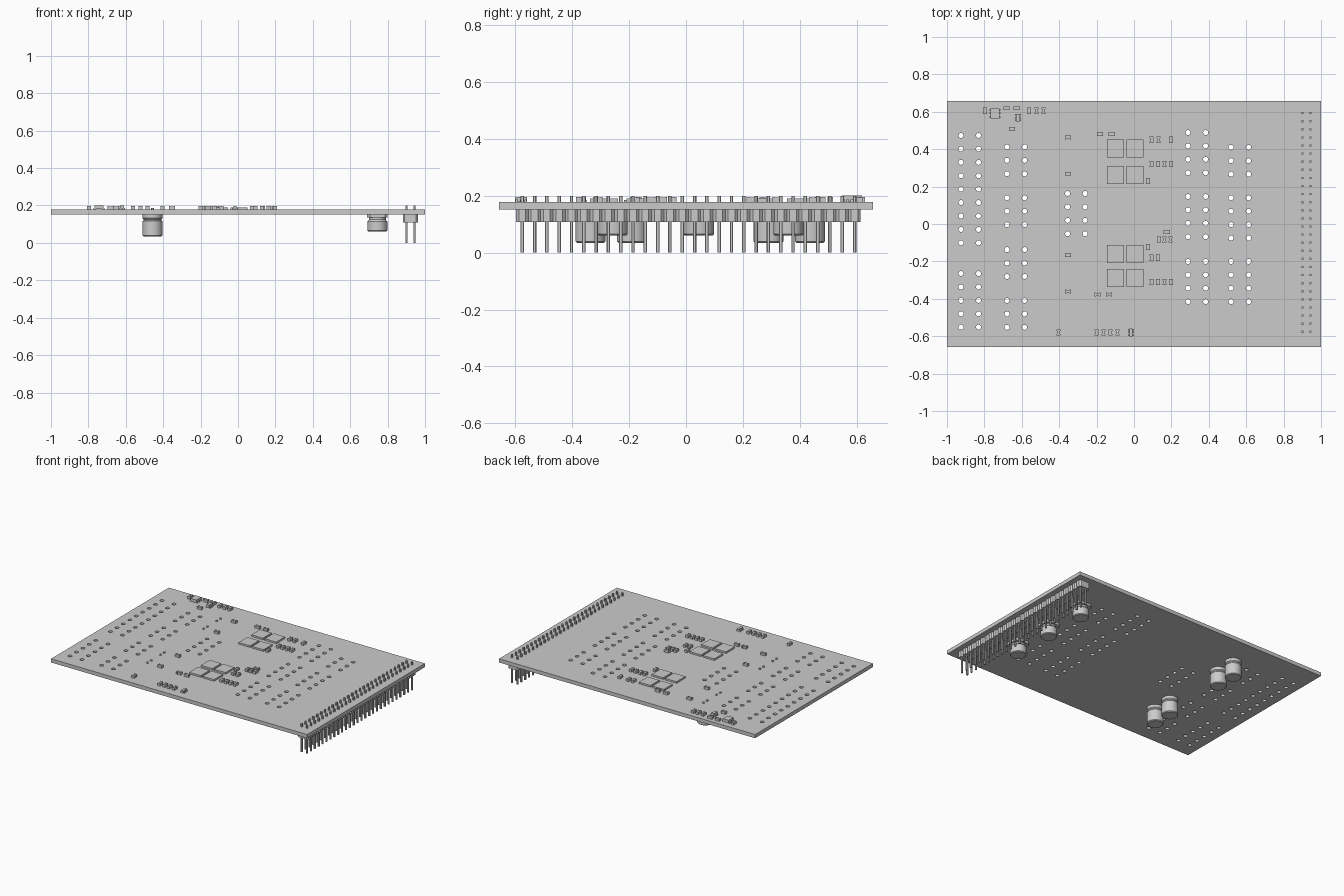
import bpy, bmesh, math
from mathutils import Matrix

if "Cube" in bpy.data.objects:
    bpy.data.objects.remove(bpy.data.objects["Cube"])

BOTTOM, TOP = 0.152, 0.178
PITCH = 0.0717

grey = bpy.data.materials.new("plain grey")
grey.use_nodes = True
grey.diffuse_color = (0.6, 0.6, 0.6, 1)
grey.node_tree.nodes["Principled BSDF"].inputs["Base Color"].default_value = (0.6, 0.6, 0.6, 1)


def finish(name, bm, smooth=False):
    mesh = bpy.data.meshes.new(name)
    bmesh.ops.recalc_face_normals(bm, faces=bm.faces)
    bm.to_mesh(mesh)
    bm.free()
    mesh.materials.append(grey)
    obj = bpy.data.objects.new(name, mesh)
    bpy.context.collection.objects.link(obj)
    if smooth:
        bpy.ops.object.select_all(action='DESELECT')
        obj.select_set(True)
        bpy.context.view_layer.objects.active = obj
        bpy.ops.object.shade_smooth_by_angle(angle=math.radians(35))
    return obj


def box(bm, x, y, z0, z1, sx, sy):
    place = Matrix.Translation((x, y, (z0 + z1) / 2)) @ Matrix.Diagonal((sx, sy, z1 - z0, 1))
    bmesh.ops.create_cube(bm, size=1, matrix=place)


def octagon_block(bm, x, y, z0, z1, hx, hy, cut):
    outline = [(hx, hy - cut), (hx - cut, hy), (cut - hx, hy), (-hx, hy - cut),
               (-hx, cut - hy), (cut - hx, -hy), (hx - cut, -hy), (hx, cut - hy)]
    face = bm.faces.new([bm.verts.new((x + px, y + py, z0)) for px, py in outline])
    top = bmesh.ops.extrude_face_region(bm, geom=[face])["geom"]
    verts = [v for v in top if isinstance(v, bmesh.types.BMVert)]
    bmesh.ops.translate(bm, verts=verts, vec=(0, 0, z1 - z0))


def lathe(bm, x, y, profile, sides=32):
    rings = []
    for r, z in profile:
        rings.append([bm.verts.new((x + r * math.cos(a), y + r * math.sin(a), z))
                      for a in (math.tau * i / sides for i in range(sides))])
    for low, high in zip(rings, rings[1:]):
        for i in range(sides):
            j = (i + 1) % sides
            bm.faces.new((low[i], low[j], high[j], high[i]))
    bm.faces.new(rings[0])
    bm.faces.new(rings[-1])


# Circuit board: flat outline with drilled holes, extruded
curve = bpy.data.curves.new("board_outline", 'CURVE')
curve.dimensions = '2D'
curve.fill_mode = 'BOTH'
curve.extrude = (TOP - BOTTOM) / 2


def loop(points):
    spline = curve.splines.new('POLY')
    spline.points.add(len(points) - 1)
    for p, (x, y) in zip(spline.points, points):
        p.co = (x, y, 0, 1)
    spline.use_cyclic_u = True
    spline.use_smooth = False


loop([(-1, -0.657), (1, -0.657), (1, 0.657), (-1, 0.657)])
# Pairs of hole columns: first column x, then (first y, count) for each run
hole_groups = {
    -0.925: [(0.473, 9), (-0.265, 5)],
    -0.679: [(0.412, 3), (0.14, 3), (-0.137, 3), (-0.409, 3)],
    -0.355: [(0.163, 4)],
    0.289: [(0.489, 4), (0.147, 4), (-0.2, 4)],
    0.519: [(0.41, 3), (0.14, 4), (-0.2, 4)],
}
for x, runs in hole_groups.items():
    for y, count in runs:
        for i in range(count):
            for cx in (x, x + 0.094):
                loop([(cx + 0.0135 * math.cos(math.tau * k / 16),
                       y - i * PITCH + 0.0135 * math.sin(math.tau * k / 16)) for k in range(16)])
helper = bpy.data.objects.new("board_outline", curve)
bpy.context.collection.objects.link(helper)
bpy.context.view_layer.update()
bm = bmesh.new()
bm.from_mesh(helper.to_mesh())
bpy.data.objects.remove(helper)
bmesh.ops.remove_doubles(bm, verts=bm.verts, dist=0.0001)
bmesh.ops.translate(bm, verts=bm.verts, vec=(0, 0, (TOP + BOTTOM) / 2))
for f in bm.faces:
    f.smooth = False
finish("circuit_board", bm)

# Pin header: one chamfered segment and its two pins, arrayed
for name in ("header_body", "header_pins"):
    bm = bmesh.new()
    if name == "header_body":
        octagon_block(bm, 0.922, 0.593, 0.108, BOTTOM, 0.041, 0.0217, 0.01)
    else:
        for x in (0.901, 0.943):
            octagon_block(bm, x, 0.593, 0, 0.2, 0.006, 0.006, 0.002)
    array = finish(name, bm).modifiers.new("repeat", 'ARRAY')
    array.count = 28
    array.use_relative_offset = False
    array.use_constant_offset = True
    array.constant_offset_displace = (0, -0.0433, 0)

# Tall through-hole capacitors below the board, with leads poking out on top
can = [(0.053, BOTTOM), (0.053, 0.132), (0.048, 0.126), (0.048, 0.122),
       (0.053, 0.116), (0.053, 0.04), (0.048, 0.035)]
bm, leads = bmesh.new(), bmesh.new()
for y in (0.436, 0.29, -0.19, -0.336):
    lathe(bm, -0.457, y, can)
    for side in (-1, 1):
        lathe(leads, -0.457, y + side * 0.021, [(0.007, BOTTOM), (0.007, 0.186)], 12)
finish("tall_capacitors", bm, True)
finish("capacitor_leads", leads, True)

# Short surface capacitors on chamfered bases
short_can = [(0.045, 0.14), (0.045, 0.124), (0.053, 0.115), (0.053, 0.065), (0.048, 0.06)]
bm, bases = bmesh.new(), bmesh.new()
for y in (-0.258, 0.045, 0.36):
    lathe(bm, 0.745, y, short_can)
    octagon_block(bases, 0.745, y, 0.136, BOTTOM, 0.055, 0.055, 0.015)
finish("short_capacitors", bm, True)
finish("short_capacitor_bases", bases)

# Square power chips in two groups of four
bm = bmesh.new()
for y in (0.404, 0.262, -0.16, -0.289):
    for x in (-0.099, 0.005):
        box(bm, x, y, TOP, 0.19, 0.09, 0.098)
finish("power_chips", bm)

# Small two-ended chips: y of the row, then x of each chip
upright = [
    (0.605, (-0.797, -0.562, -0.521, -0.484)),
    (0.45, (0.094, 0.131, 0.198)),
    (0.321, (0.094, 0.128, 0.163, 0.198)),
    (0.23, (0.075,)),
    (-0.083, (0.134, 0.163, 0.195)),
    (-0.123, (0.075,)),
    (-0.18, (0.094, 0.128)),
    (-0.31, (0.094, 0.128, 0.163, 0.198)),
    (-0.58, (-0.404, -0.2, -0.163, -0.126, -0.088)),
]
sideways = [
    (0.619, (-0.682, -0.626)), (0.508, (-0.652,)), (0.481, (-0.182, -0.118)),
    (0.463, (-0.353,)), (0.269, (-0.353,)), (-0.043, (0.176,)), (-0.166, (-0.353,)),
    (-0.361, (-0.353,)), (-0.377, (-0.195, -0.134)),
]
bodies, ends = bmesh.new(), bmesh.new()
for rows, upright_row in ((upright, True), (sideways, False)):
    for y, xs in rows:
        for x in xs:
            for part, shift in ((bodies, 0), (ends, -0.013), (ends, 0.013)):
                length = 0.018 if part is bodies else 0.008
                width, high = (0.018, 0.194) if part is bodies else (0.02, 0.196)
                if upright_row:
                    box(part, x, y + shift, TOP, high, width, length)
                else:
                    box(part, x + shift, y, TOP, high, length, width)
finish("small_chip_bodies", bodies)
finish("small_chip_ends", ends)

# Larger packages with little legs
bm, legs = bmesh.new(), bmesh.new()
for x, y, sx, sy, high in ((-0.743, 0.591, 0.046, 0.055, 0.201),
                           (-0.62, 0.569, 0.022, 0.04, 0.201),
                           (-0.016, -0.58, 0.018, 0.042, 0.196)):
    box(bm, x, y, TOP + 0.003, high, sx, sy)
    for side in (-1, 1):
        for row in (-1, 0, 1):
            box(legs, x + side * sx / 2, y + row * sy * 0.36, TOP, TOP + 0.009, 0.012, 0.008)
finish("larger_chips", bm)
finish("larger_chip_legs", legs)
